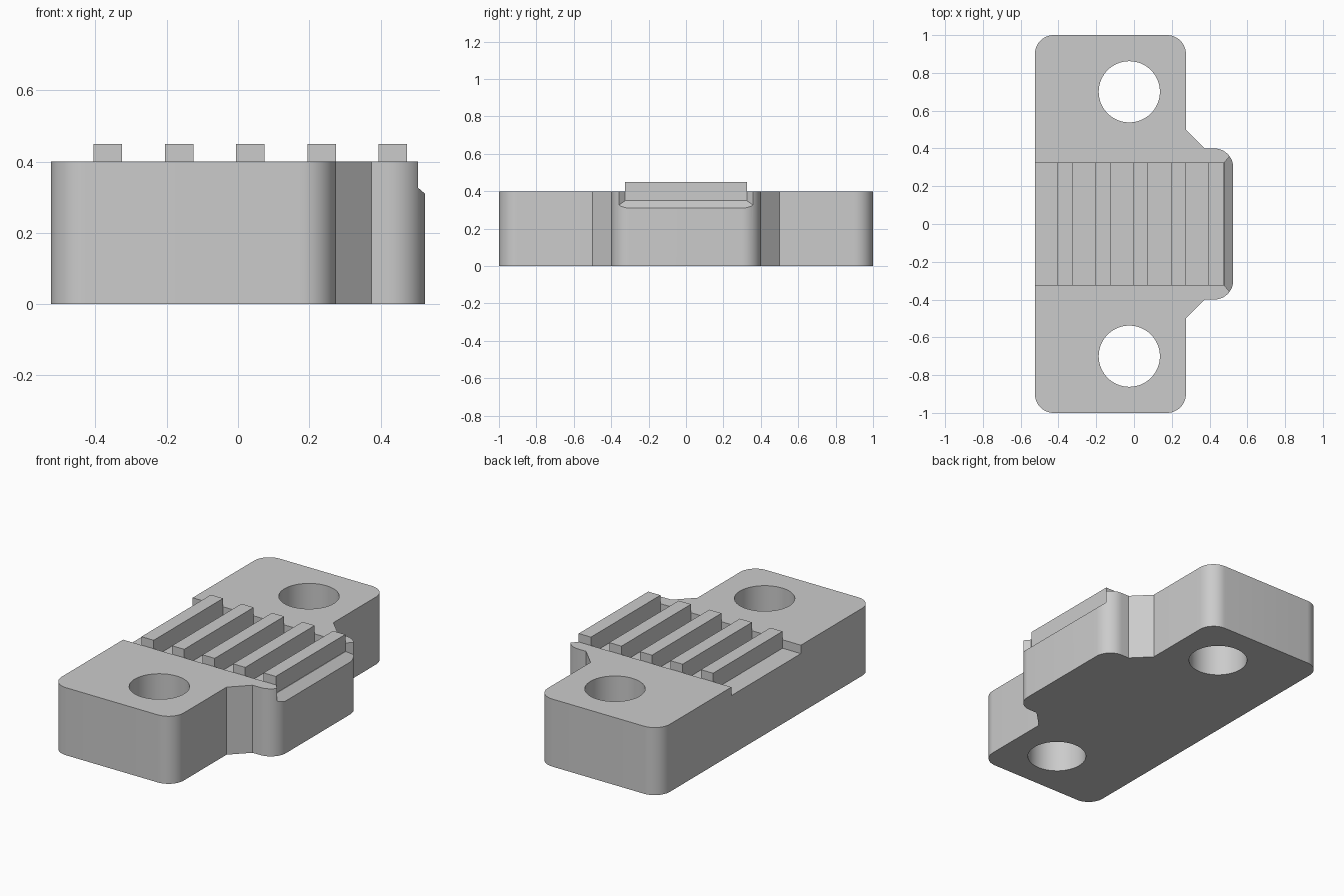
import bpy
import bmesh
from math import cos, sin, radians

default = bpy.data.objects.get("Cube")
if default:
    bpy.data.objects.remove(default, do_unlink=True)

grey = bpy.data.materials.new("light_grey")
grey.use_nodes = True
colour = (0.6, 0.6, 0.6, 1)
grey.diffuse_color = colour
grey.node_tree.nodes["Principled BSDF"].inputs["Base Color"].default_value = colour

HEIGHT, FLOOR, RIB_TOP = 0.4, 0.35, 0.45
LEFT, RIGHT, NOSE = -0.525, 0.275, 0.525
HALF_SLOT, R = 0.325, 0.1


def make_object(name, bm):
    bmesh.ops.recalc_face_normals(bm, faces=bm.faces)
    mesh = bpy.data.meshes.new(name)
    bm.to_mesh(mesh)
    bm.free()
    mesh.materials.append(grey)
    obj = bpy.data.objects.new(name, mesh)
    bpy.context.collection.objects.link(obj)
    return obj


def loft(name, start, end):
    """Solid joining two matching loops of points."""
    bm = bmesh.new()
    a = [bm.verts.new(p) for p in start]
    b = [bm.verts.new(p) for p in end]
    bm.faces.new(a)
    bm.faces.new(b)
    for i in range(len(a)):
        j = (i + 1) % len(a)
        bm.faces.new((a[i], a[j], b[j], b[i]))
    return make_object(name, bm)


def prism(name, outline, z0, z1):
    return loft(name, [(x, y, z0) for x, y in outline], [(x, y, z1) for x, y in outline])


def box(name, x0, x1, half_y, z0, z1):
    return prism(name, [(x0, -half_y), (x1, -half_y), (x1, half_y), (x0, half_y)], z0, z1)


def arc(cx, cy, r, a0, a1, n):
    return [(cx + r * cos(radians(a0 + (a1 - a0) * i / n)),
             cy + r * sin(radians(a0 + (a1 - a0) * i / n))) for i in range(n + 1)]


# Block outline: rounded ends and a nose with angled shoulders
half = arc(NOSE - R, 0.3, R, 0, 90, 12)
half += [(0.375, 0.4), (RIGHT, 0.5)]
half += arc(RIGHT - R, 1 - R, R, 0, 90, 12)
half += arc(LEFT + R, 1 - R, R, 90, 180, 12)
outline = half + [(x, -y) for x, y in reversed(half)]
body = prism("mounting_block", outline, 0, HEIGHT)

# Two bolt holes, the channel, and its flared mouth
cutters = [prism("hole_cutter", arc(-0.025, s * 0.7, 0.162, 0, 354.375, 63), -0.1, 0.6)
           for s in (-1, 1)]
cutters.append(box("channel_cutter", LEFT - 0.1, 0.6, HALF_SLOT, FLOOR, 0.6))


def section(x, grow):
    w, z = HALF_SLOT + grow * 1.2, FLOOR - grow * 0.85
    return [(x, -w, z), (x, w, z), (x, w, 0.6), (x, -w, 0.6)]


cutters.append(loft("mouth_cutter", section(0.478, 0), section(0.538, 0.06)))

for cutter in cutters:
    mod = body.modifiers.new("cut", "BOOLEAN")
    mod.operation = "DIFFERENCE"
    mod.solver = "EXACT"
    mod.object = cutter
    bpy.context.view_layer.objects.active = body
    bpy.ops.object.modifier_apply(modifier=mod.name)
    bpy.data.objects.remove(cutter, do_unlink=True)

bpy.ops.object.select_all(action="DESELECT")
body.select_set(True)
bpy.context.view_layer.objects.active = body
bpy.ops.object.shade_smooth_by_angle(angle=radians(25))

# Row of grip ribs across the channel
for i in range(5):
    x = -0.405 + 0.2 * i
    box(f"grip_rib_{i + 1}", x, x + 0.08, HALF_SLOT, FLOOR - 0.01, RIB_TOP)
